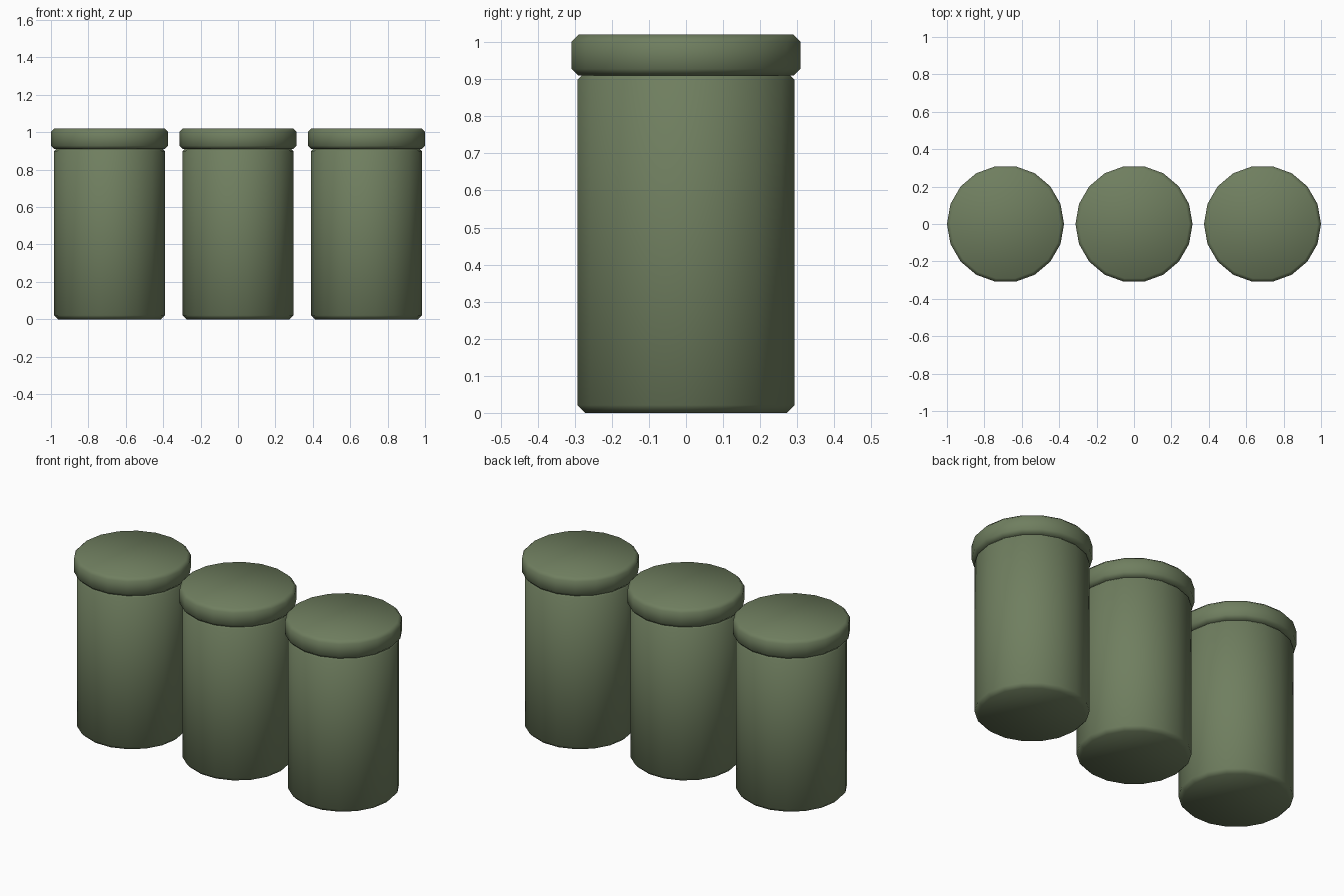
import bpy
import bmesh
from math import cos, sin, tau

cube = bpy.data.objects.get("Cube")
if cube:
    bpy.data.objects.remove(cube, do_unlink=True)

SIDES = 18

# Olive green paint
green = bpy.data.materials.new("olive_green")
green.use_nodes = True
colour = (0.16, 0.21, 0.115, 1)
green.diffuse_color = colour
green.node_tree.nodes["Principled BSDF"].inputs["Base Color"].default_value = colour


def drum(name, x, radius, bottom, top, chamfer):
    """Closed many-sided drum with a chamfer on both rims."""
    bm = bmesh.new()
    profile = [(radius - chamfer, bottom), (radius, bottom + chamfer),
               (radius, top - chamfer), (radius - chamfer, top)]
    rings = [[bm.verts.new((r * cos(tau * i / SIDES), r * sin(tau * i / SIDES), z))
              for i in range(SIDES)] for r, z in profile]
    for low, high in zip(rings, rings[1:]):
        for i in range(SIDES):
            j = (i + 1) % SIDES
            bm.faces.new((low[i], low[j], high[j], high[i]))
    bm.faces.new(rings[0][::-1])
    bm.faces.new(rings[-1])
    for face in bm.faces:
        face.smooth = True
    mesh = bpy.data.meshes.new(name)
    bm.to_mesh(mesh)
    bm.free()
    mesh.materials.append(green)
    obj = bpy.data.objects.new(name, mesh)
    obj.location.x = x
    bpy.context.collection.objects.link(obj)


# Three lidded canisters in a row
for side, x in (("right", -0.687), ("middle", 0), ("left", 0.687)):
    drum(side + "_canister_body", x, 0.297, 0, 0.92, 0.021)
    drum(side + "_canister_lid", x, 0.313, 0.91, 1.02, 0.018)
